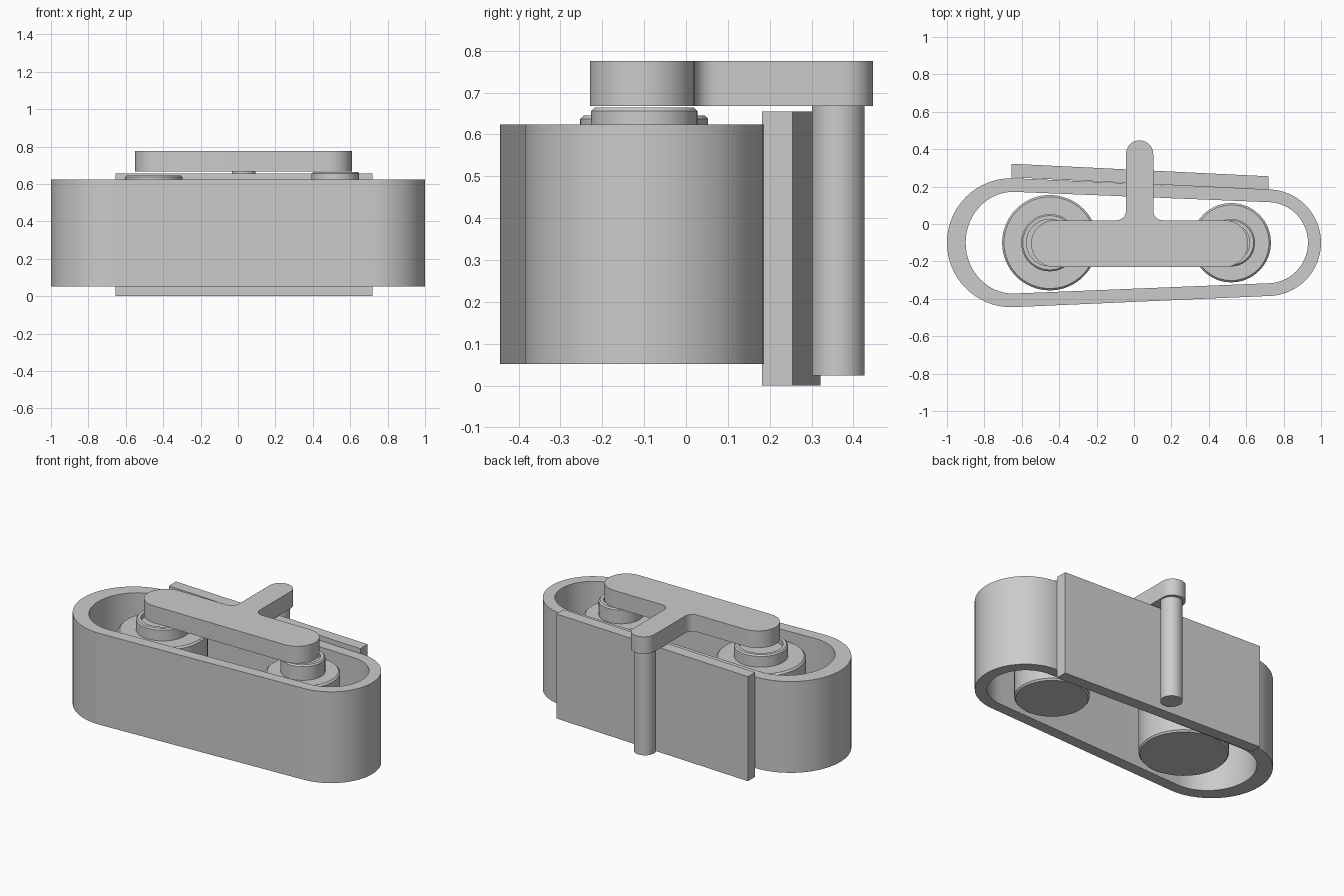
import bpy, bmesh
from math import sin, cos, pi, radians

if "Cube" in bpy.data.objects:
    bpy.data.objects.remove(bpy.data.objects["Cube"])


def finish(name, bm, angle=30):
    bmesh.ops.remove_doubles(bm, verts=bm.verts, dist=1e-5)
    bmesh.ops.recalc_face_normals(bm, faces=bm.faces)
    mesh = bpy.data.meshes.new(name)
    bm.to_mesh(mesh)
    bm.free()
    ob = bpy.data.objects.new(name, mesh)
    bpy.context.collection.objects.link(ob)
    bpy.ops.object.select_all(action='DESELECT')
    ob.select_set(True)
    bpy.context.view_layer.objects.active = ob
    bpy.ops.object.shade_smooth_by_angle(angle=radians(angle))
    return ob


def arc(cx, cy, rx, ry, a0, a1, n=32):
    ts = [radians(a0 + (a1 - a0) * i / n) for i in range(n + 1)]
    return [(cx + rx * cos(t), cy + ry * sin(t)) for t in ts]


def prism(name, pts, z0, z1):
    bm = bmesh.new()
    face = bm.faces.new([bm.verts.new((x, y, z0)) for x, y in pts])
    top = bmesh.ops.extrude_face_region(bm, geom=[face])['geom']
    bmesh.ops.translate(bm, vec=(0, 0, z1 - z0),
                        verts=[v for v in top if isinstance(v, bmesh.types.BMVert)])
    return finish(name, bm)


def tube(name, outer, inner, z0, z1):
    bm = bmesh.new()
    rings = [[bm.verts.new((x, y, z)) for x, y in loop]
             for loop, z in ((outer, z0), (outer, z1), (inner, z1), (inner, z0))]
    n = len(outer)
    for k in range(4):
        a, b = rings[k], rings[(k + 1) % 4]
        for i in range(n):
            j = (i + 1) % n
            bm.faces.new((a[i], a[j], b[j], b[i]))
    return finish(name, bm)


def lathe(name, cx, cy, profile, n=64):
    bm = bmesh.new()
    rings = [[bm.verts.new((cx + r * cos(2 * pi * i / n), cy + r * sin(2 * pi * i / n), z))
              for i in range(n)] for r, z in profile]
    for a, b in zip(rings, rings[1:]):
        for i in range(n):
            j = (i + 1) % n
            bm.faces.new((a[i], a[j], b[j], b[i]))
    bm.faces.new(rings[0])
    bm.faces.new(rings[-1])
    return finish(name, bm)


Y = -0.1

# Tapered loop belt
outer = arc(-0.655, Y, 0.345, 0.345, 90, 270) + arc(0.715, Y, 0.285, 0.285, -90, 90)
inner = arc(-0.645, Y, 0.255, 0.272, 90, 270) + arc(0.715, Y, 0.215, 0.217, -90, 90)
tube("belt", outer, inner, 0.052, 0.624)

# Slanted backing plate behind the belt
prism("back_plate", [(-0.655, 0.25), (0.72, 0.182), (0.72, 0.255), (-0.655, 0.322)], 0, 0.655)

# Rollers with raised hubs
for name, x, r, hub, top in (("large_roller", -0.45, 0.255, 0.153, 0.645),
                             ("small_roller", 0.52, 0.212, 0.127, 0.664)):
    lathe(name, x, Y, [
        (r - 0.008, 0.065), (r, 0.075), (r, 0.56), (r - 0.01, 0.57),
        (hub, 0.57), (hub, top - 0.008), (hub - 0.008, top),
        (hub - 0.028, top), (hub - 0.028, top - 0.03)])

# T-shaped arm with filleted stem and rounded ends
ay, hw, sx, sw, f = -0.105, 0.125, 0.03, 0.073, 0.05
arm = arc(-0.425, ay, hw, hw, 90, 270) + arc(0.485, ay, hw, hw, -90, 90)
arm += arc(sx + sw + f, ay + hw + f, f, f, 270, 180, 8)
arm += arc(sx, 0.374, sw, sw, 0, 180, 24)
arm += arc(sx - sw - f, ay + hw + f, f, f, 0, -90, 8)
prism("t_arm", arm, 0.668, 0.775)

# Hanging pin under the stem
prism("pin", arc(sx, 0.364, 0.063, 0.063, 0, 352.5, 47), 0.024, 0.668)
